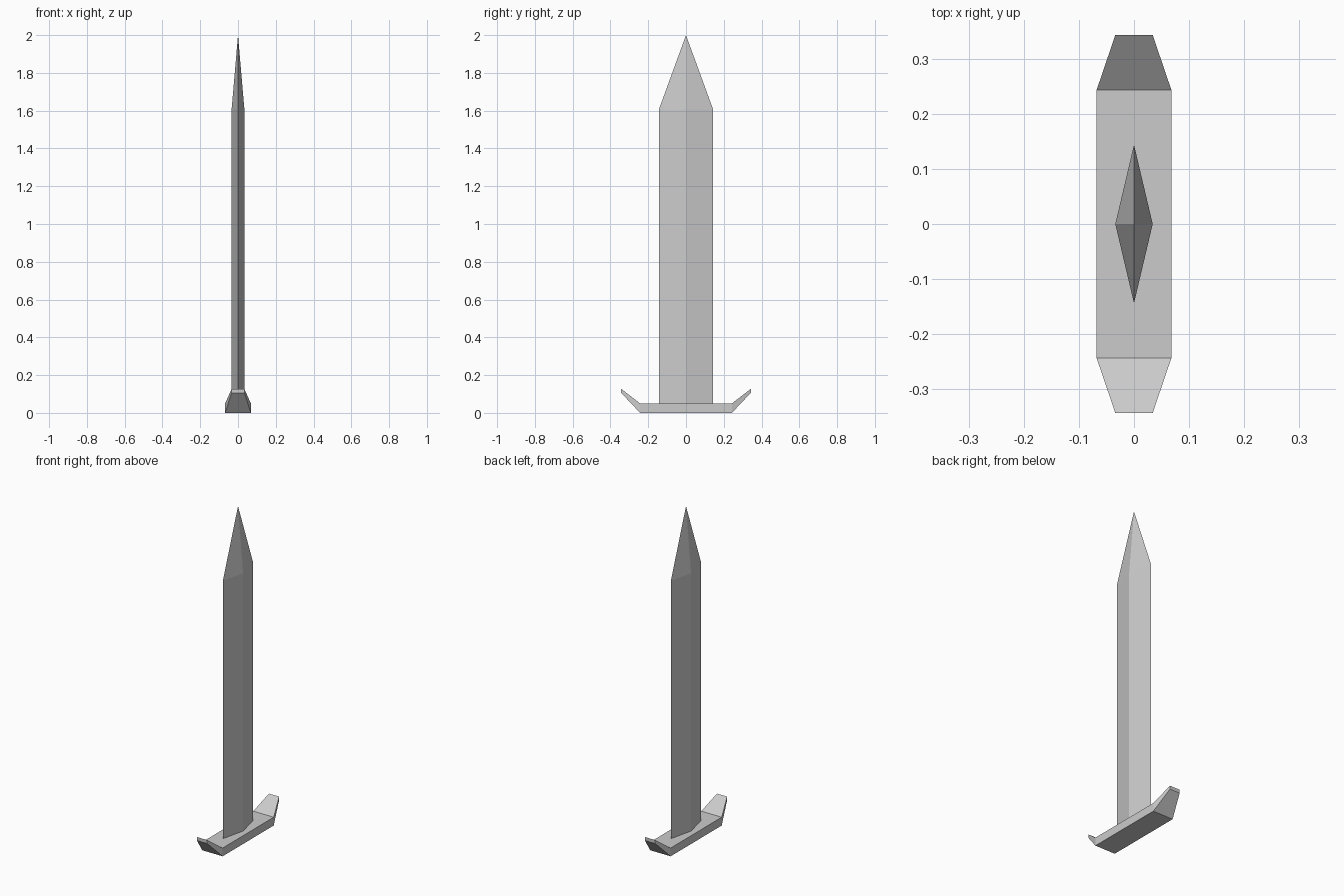
import bpy, bmesh

if "Cube" in bpy.data.objects:
    bpy.data.objects.remove(bpy.data.objects["Cube"])


def loft(name, rings):
    """Skin a list of four-point rings; a single-point ring closes to a tip."""
    bm = bmesh.new()
    loops = [[bm.verts.new(p) for p in ring] for ring in rings]
    for a, b in zip(loops, loops[1:]):
        for i in range(4):
            j = (i + 1) % 4
            if len(b) == 1:
                bm.faces.new((a[i], a[j], b[0]))
            else:
                bm.faces.new((a[i], a[j], b[j], b[i]))
    for end in (loops[0], loops[-1]):
        if len(end) == 4:
            bm.faces.new(end)
    bmesh.ops.recalc_face_normals(bm, faces=bm.faces)
    mesh = bpy.data.meshes.new(name)
    bm.to_mesh(mesh)
    bm.free()
    obj = bpy.data.objects.new(name, mesh)
    bpy.context.collection.objects.link(obj)
    return obj


def diamond(z, half_x=0.034, half_y=0.144):
    return [(half_x, 0, z), (0, half_y, z), (-half_x, 0, z), (0, -half_y, z)]


def guard_section(y, half_x, z0, z1):
    return [(-half_x, y, z0), (half_x, y, z0), (half_x, y, z1), (-half_x, y, z1)]


# Blade: diamond section tapering to a point
loft("blade", [diamond(0.05), diamond(1.605), [(0, 0, 2.0)]])

# Crossguard: flat bar with narrowed, upswept ends
stations = [(0.343, 0.034, 0.106, 0.127), (0.243, 0.068, 0.0, 0.05)]
left = [guard_section(-y, w, a, b) for y, w, a, b in stations]
right = [guard_section(y, w, a, b) for y, w, a, b in reversed(stations)]
loft("crossguard", left + right)
